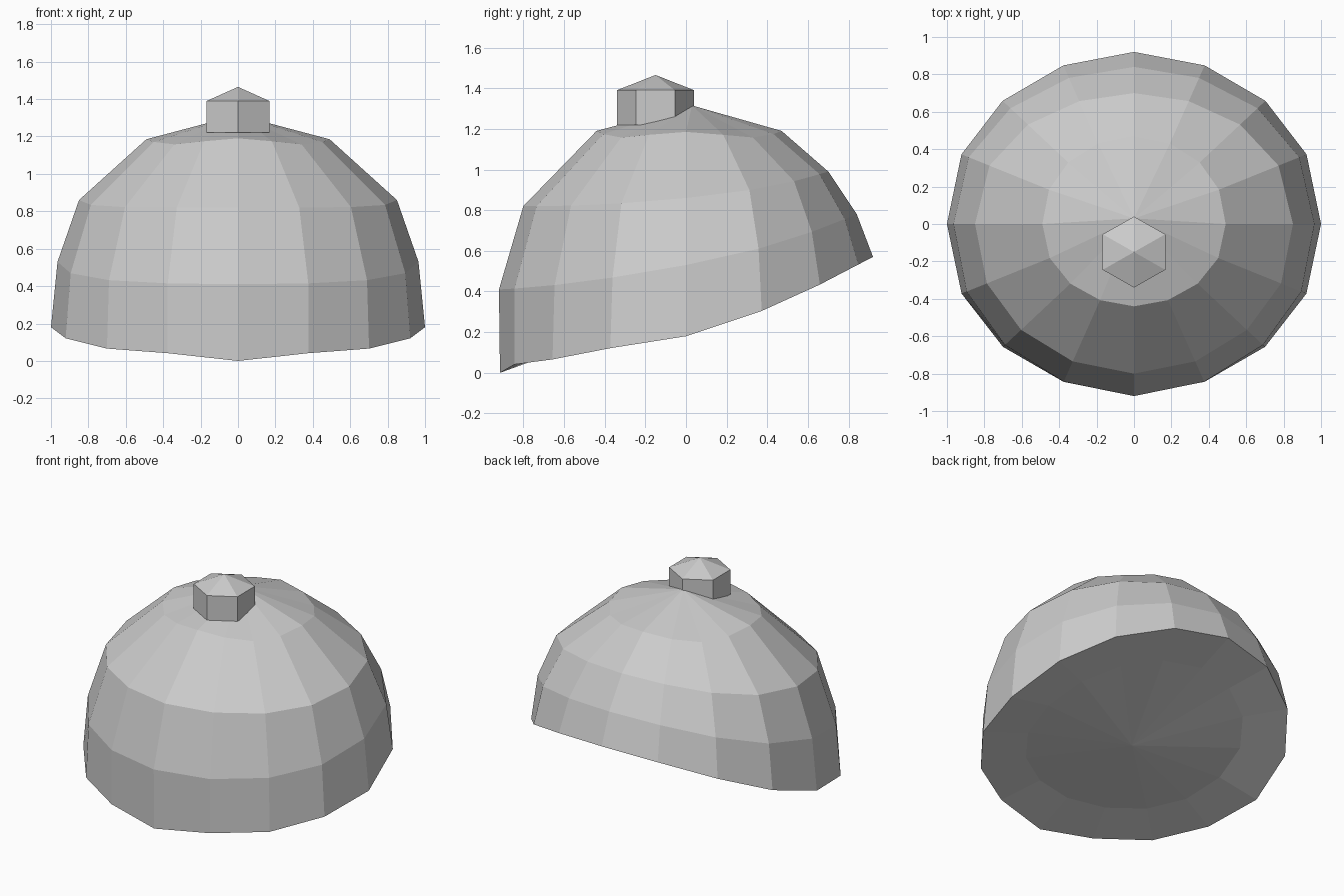
import bpy, bmesh
from math import sin, cos, pi

if "Cube" in bpy.data.objects:
    bpy.data.objects.remove(bpy.data.objects["Cube"])

SIDES = 16


def finish(bm, name):
    bmesh.ops.recalc_face_normals(bm, faces=bm.faces)
    mesh = bpy.data.meshes.new(name)
    bm.to_mesh(mesh)
    bm.free()
    obj = bpy.data.objects.new(name, mesh)
    bpy.context.collection.objects.link(obj)
    return obj


def ring(bm, n, radii, heights, wave=0.0, lift=0.0):
    """Loop of vertices; radii and heights are given at (front, side, back)."""
    verts = []
    for i in range(n):
        a = 2 * pi * i / n
        t = sin(a)
        end = radii[2] if t > 0 else radii[0]
        r = radii[1] + (end - radii[1]) * t * t
        f, s, b = heights
        z = s + (b - f) / 2 * t + ((b + f) / 2 - s) * t * t
        z -= wave * sin(2 * a) ** 2
        if t < -0.01:
            z += lift * min(1, 1.42 * abs(sin(2 * a)))
        x = r * cos(a) * (1 + 0.07 * t * t)
        y = r * t * (1 - 0.03 * sin(2 * a) ** 2)
        verts.append(bm.verts.new((x, y, z)))
    return verts


def bridge(bm, lower, upper):
    n = len(lower)
    for i in range(n):
        j = (i + 1) % n
        bm.faces.new((lower[i], lower[j], upper[j], upper[i]))


def fan(bm, loop, tip):
    v = bm.verts.new(tip)
    for i in range(len(loop)):
        bm.faces.new((loop[i], loop[(i + 1) % len(loop)], v))


# Cap dome: sloped rim, higher at the back, closed by a shallow hollow underside
bm = bmesh.new()
rings = [
    ring(bm, SIDES, (0.65, 0.70, 0.66), (0.11, 0.23, 0.47)),
    ring(bm, SIDES, (0.915, 1.00, 0.92), (0.00, 0.18, 0.57), 0, 0.035),
    ring(bm, SIDES, (0.92, 0.965, 0.84), (0.41, 0.53, 0.78)),
    ring(bm, SIDES, (0.80, 0.85, 0.70), (0.82, 0.86, 0.99)),
    ring(bm, SIDES, (0.44, 0.49, 0.47), (1.19, 1.185, 1.19), 0.03),
]
for low, high in zip(rings, rings[1:]):
    bridge(bm, low, high)
fan(bm, rings[-1], (0, 0.03, 1.315))
fan(bm, rings[0], (0, -0.02, 0.21))
finish(bm, "cap_dome")

# Six-sided button with a pointed top, sitting forward of the crown
bm = bmesh.new()
loops = []
for z in (1.22, 1.39):
    loops.append([bm.verts.new((0.193 * sin(k * pi / 3), -0.15 + 0.19 * cos(k * pi / 3), z))
                  for k in range(6)])
bridge(bm, *loops)
fan(bm, loops[1], (0, -0.15, 1.465))
bm.faces.new(loops[0])
finish(bm, "top_button")
